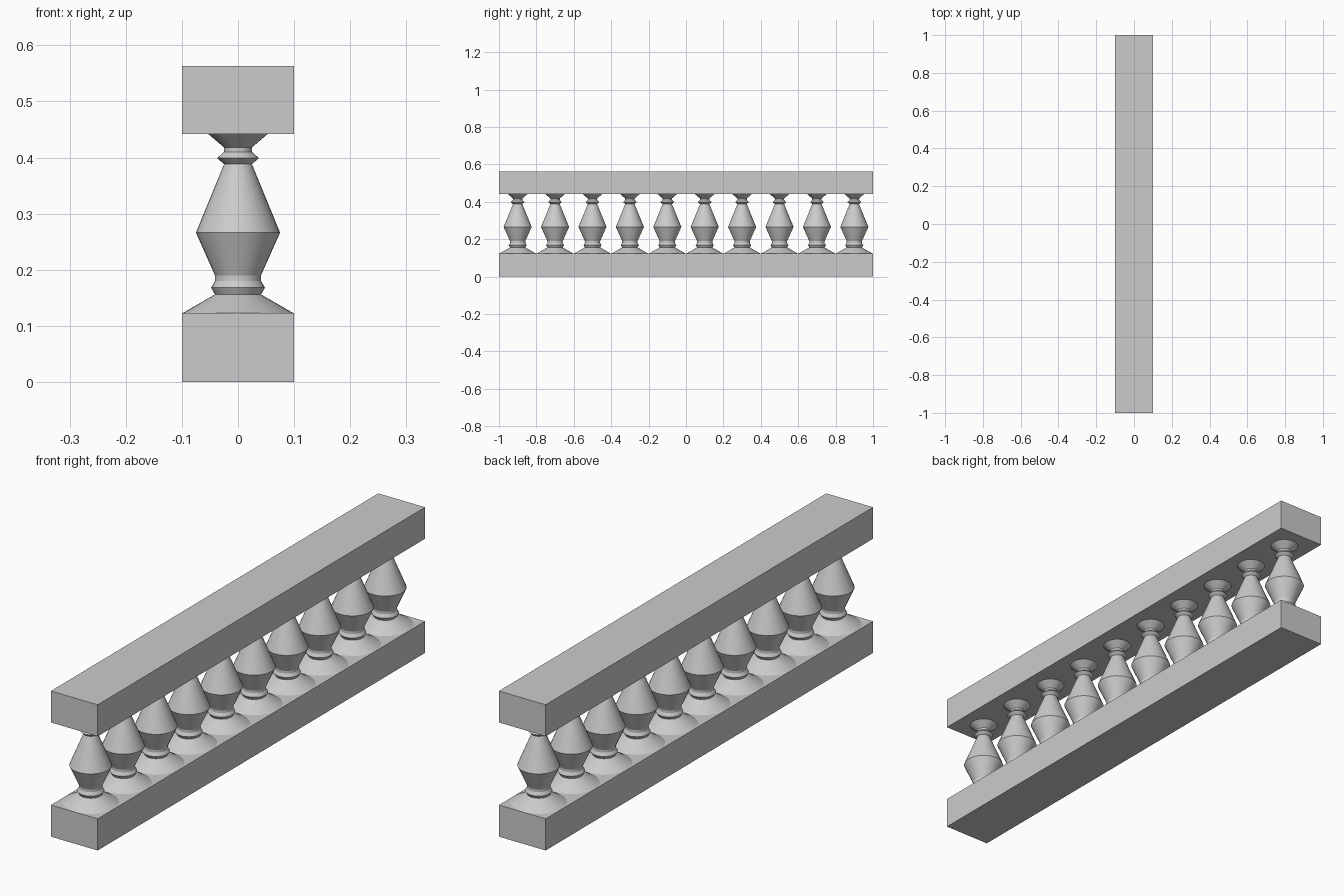
import bpy, bmesh, math

if "Cube" in bpy.data.objects:
    bpy.data.objects.remove(bpy.data.objects["Cube"])

SIDES = 32
# baluster outline: (radius, height)
PROFILE = [(0.100, 0.122), (0.041, 0.156), (0.048, 0.168), (0.041, 0.180),
           (0.041, 0.190), (0.075, 0.266), (0.025, 0.388), (0.037, 0.399),
           (0.025, 0.410), (0.025, 0.418), (0.053, 0.442)]


def add_object(name, bm):
    mesh = bpy.data.meshes.new(name)
    bmesh.ops.recalc_face_normals(bm, faces=bm.faces)
    bm.to_mesh(mesh)
    bm.free()
    obj = bpy.data.objects.new(name, mesh)
    bpy.context.collection.objects.link(obj)
    return obj


def beam(name, z0, z1):
    bm = bmesh.new()
    bmesh.ops.create_cube(bm, size=1)
    bmesh.ops.scale(bm, vec=(0.2, 2.0, z1 - z0), verts=bm.verts)
    bmesh.ops.translate(bm, vec=(0, 0, (z0 + z1) / 2), verts=bm.verts)
    return add_object(name, bm)


def turned(name, profile):
    bm = bmesh.new()
    rings = [[bm.verts.new((r * math.cos(math.tau * i / SIDES),
                            r * math.sin(math.tau * i / SIDES), z))
              for i in range(SIDES)] for r, z in profile]
    for a, b in zip(rings, rings[1:]):
        for i in range(SIDES):
            j = (i + 1) % SIDES
            bm.faces.new((a[i], a[j], b[j], b[i]))
    # close both ends so the normals are well defined
    bm.faces.new(rings[0][::-1])
    bm.faces.new(rings[-1])
    return add_object(name, bm)


# bottom plinth and top handrail
beam("plinth", 0, 0.1225)
beam("handrail", 0.4415, 0.5635)

# row of ten turned balusters sharing one mesh
first = turned("baluster_1", PROFILE)
bpy.context.view_layer.objects.active = first
first.select_set(True)
bpy.ops.object.shade_smooth_by_angle(angle=math.radians(20))
first.location.y = -0.9
for n in range(1, 10):
    copy = first.copy()
    copy.name = f"baluster_{n + 1}"
    copy.location.y = -0.9 + 0.2 * n
    bpy.context.collection.objects.link(copy)
